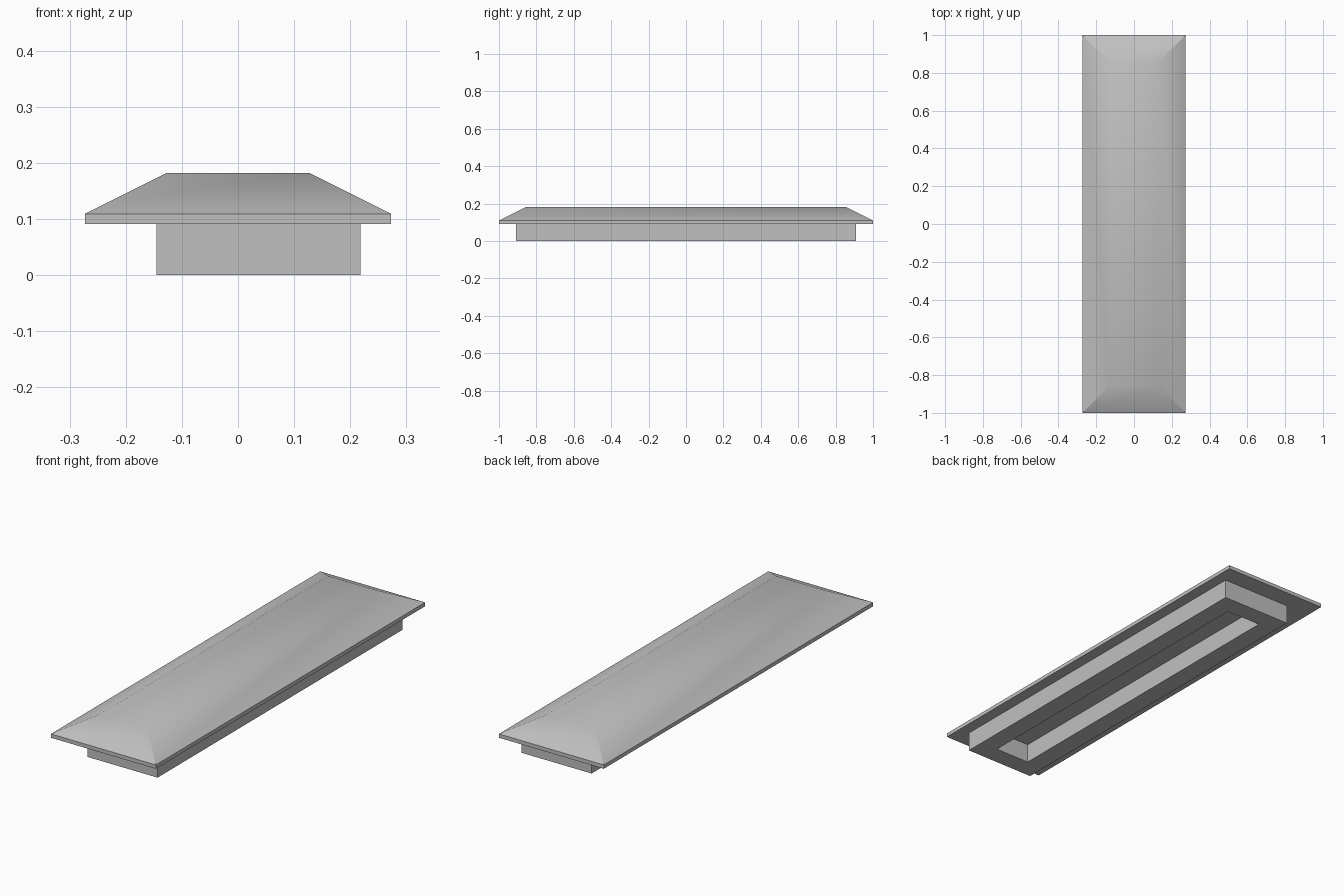
import bpy
import bmesh
from math import radians

cube = bpy.data.objects.get("Cube")
if cube:
    bpy.data.objects.remove(cube, do_unlink=True)

U = 1 / 11  # base unit: the model is 22 units long

grey = bpy.data.materials.new("plain grey")
grey.use_nodes = True
colour = (0.53, 0.53, 0.53, 1)
grey.diffuse_color = colour
grey.node_tree.nodes["Principled BSDF"].inputs["Base Color"].default_value = colour


def rect_loop(bm, half_x, half_y, z):
    corners = ((-1, -1), (1, -1), (1, 1), (-1, 1))
    return [bm.verts.new((sx * half_x, sy * half_y, z)) for sx, sy in corners]


def bridge(bm, a, b):
    for i in range(4):
        j = (i + 1) % 4
        bm.faces.new((a[i], a[j], b[j], b[i]))


def finish(bm, name, x=0):
    bmesh.ops.recalc_face_normals(bm, faces=bm.faces)
    mesh = bpy.data.meshes.new(name)
    bm.to_mesh(mesh)
    bm.free()
    mesh.materials.append(grey)
    obj = bpy.data.objects.new(name, mesh)
    obj.location.x = x
    bpy.context.collection.objects.link(obj)
    return obj


# Lid: thin rim with sloped sides rising to a flat top
bm = bmesh.new()
loops = [rect_loop(bm, 3 * U, 11 * U, U),
         rect_loop(bm, 3 * U, 11 * U, 1.2 * U),
         rect_loop(bm, 1.4 * U, 9.4 * U, 2 * U)]
for low, high in zip(loops, loops[1:]):
    bridge(bm, low, high)
bm.faces.new(loops[0])
bm.faces.new(loops[-1])
lid = finish(bm, "lid")

# Soft shading across the gentle slopes, sharp at rim and hips
bpy.ops.object.select_all(action="DESELECT")
lid.select_set(True)
bpy.context.view_layer.objects.active = lid
bpy.ops.object.shade_smooth_by_angle(angle=radians(30))

# Base frame: hollow rectangular wall under the lid, set off-centre
bm = bmesh.new()
ring = [rect_loop(bm, 2 * U, 10 * U, 0), rect_loop(bm, 2 * U, 10 * U, U),
        rect_loop(bm, U, 9 * U, U), rect_loop(bm, U, 9 * U, 0)]
for k in range(4):
    bridge(bm, ring[k], ring[(k + 1) % 4])
finish(bm, "base_frame", x=0.4 * U)
